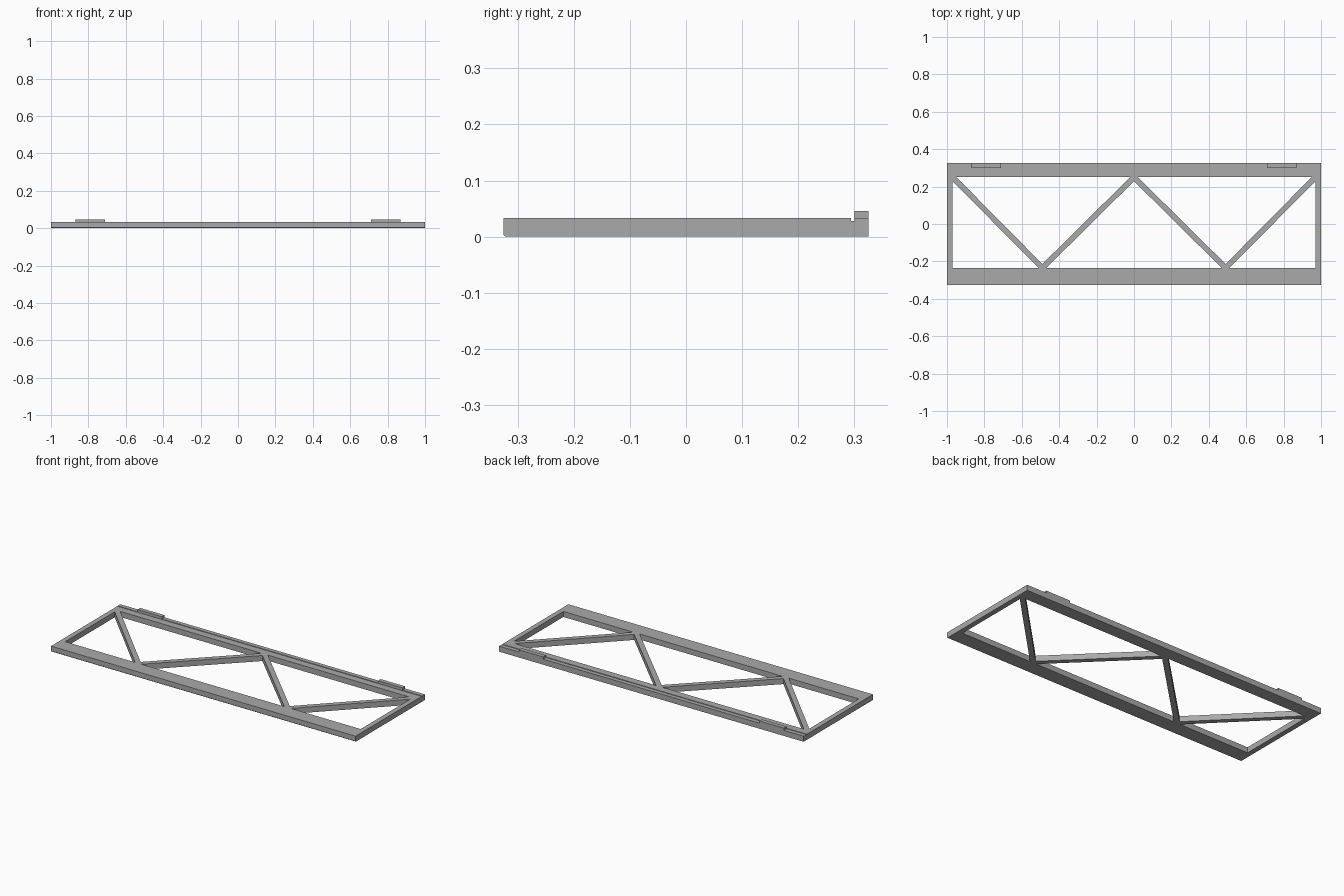
import bpy
import bmesh

cube = bpy.data.objects.get("Cube")
if cube:
    bpy.data.objects.remove(cube, do_unlink=True)

HEIGHT = 0.033
BACK, FRONT = 0.25, -0.235      # inner edges of the two long rails
EDGE, INNER = 0.325, 0.97       # outer y edge, inner x edge of the end bars

grey = bpy.data.materials.new("matte grey")
grey.use_nodes = True
colour = (0.4, 0.4, 0.4, 1)
grey.diffuse_color = colour
grey.node_tree.nodes["Principled BSDF"].inputs["Base Color"].default_value = colour


def finish(name, bm):
    bmesh.ops.recalc_face_normals(bm, faces=bm.faces)
    mesh = bpy.data.meshes.new(name)
    bm.to_mesh(mesh)
    bm.free()
    mesh.materials.append(grey)
    obj = bpy.data.objects.new(name, mesh)
    bpy.context.collection.objects.link(obj)


def extrude_faces(bm, faces, vector):
    result = bmesh.ops.extrude_face_region(bm, geom=faces)
    verts = [v for v in result["geom"] if isinstance(v, bmesh.types.BMVert)]
    bmesh.ops.translate(bm, verts=verts, vec=vector)


def rail(name, profile, x0, x1):
    """Sweep a y-z profile along x."""
    bm = bmesh.new()
    face = bm.faces.new([bm.verts.new((x0, y, z)) for y, z in profile])
    extrude_faces(bm, [face], (x1 - x0, 0, 0))
    finish(name, bm)


def box_profile(y0, y1, z0, z1):
    return [(y0, z0), (y1, z0), (y1, z1), (y0, z1)]


# Long rails: the front one has a chamfered lower edge, the back one a groove
rail("front_rail", [(-EDGE, 0.003), (-0.322, 0), (FRONT, 0),
                    (FRONT, HEIGHT), (-EDGE, HEIGHT)], -1, 1)
rail("back_rail", [(BACK, 0), (EDGE, 0), (EDGE, HEIGHT), (0.3, HEIGHT),
                   (0.3, 0.028), (0.294, 0.028), (0.294, HEIGHT),
                   (BACK, HEIGHT)], -1, 1)

# End bars and raised locating tabs, one on each side
for side, sign in (("left", 1), ("right", -1)):
    rail(side + "_end_bar", box_profile(FRONT, BACK, 0, HEIGHT),
         sign * INNER, sign)
    rail(side + "_tab", box_profile(0.3, EDGE, HEIGHT, 0.046),
         sign * 0.71, sign * 0.87)

# Zigzag brace: a mitred ribbon trimmed flush against the rails
bm = bmesh.new()
half = 0.021
path = [(-INNER, BACK), (-0.49, FRONT), (0, BACK), (0.49, FRONT), (INNER, BACK)]
pairs = [[bm.verts.new((x, y + d, 0)) for d in (-half, half)] for x, y in path]
for a, b in zip(pairs, pairs[1:]):
    bm.faces.new((a[0], b[0], b[1], a[1]))
for y, normal in ((BACK, 1), (FRONT, -1)):
    bmesh.ops.bisect_plane(bm, geom=bm.verts[:] + bm.edges[:] + bm.faces[:],
                           plane_co=(0, y, 0), plane_no=(0, normal, 0),
                           clear_outer=True)
extrude_faces(bm, bm.faces[:], (0, 0, HEIGHT))
finish("zigzag_brace", bm)
